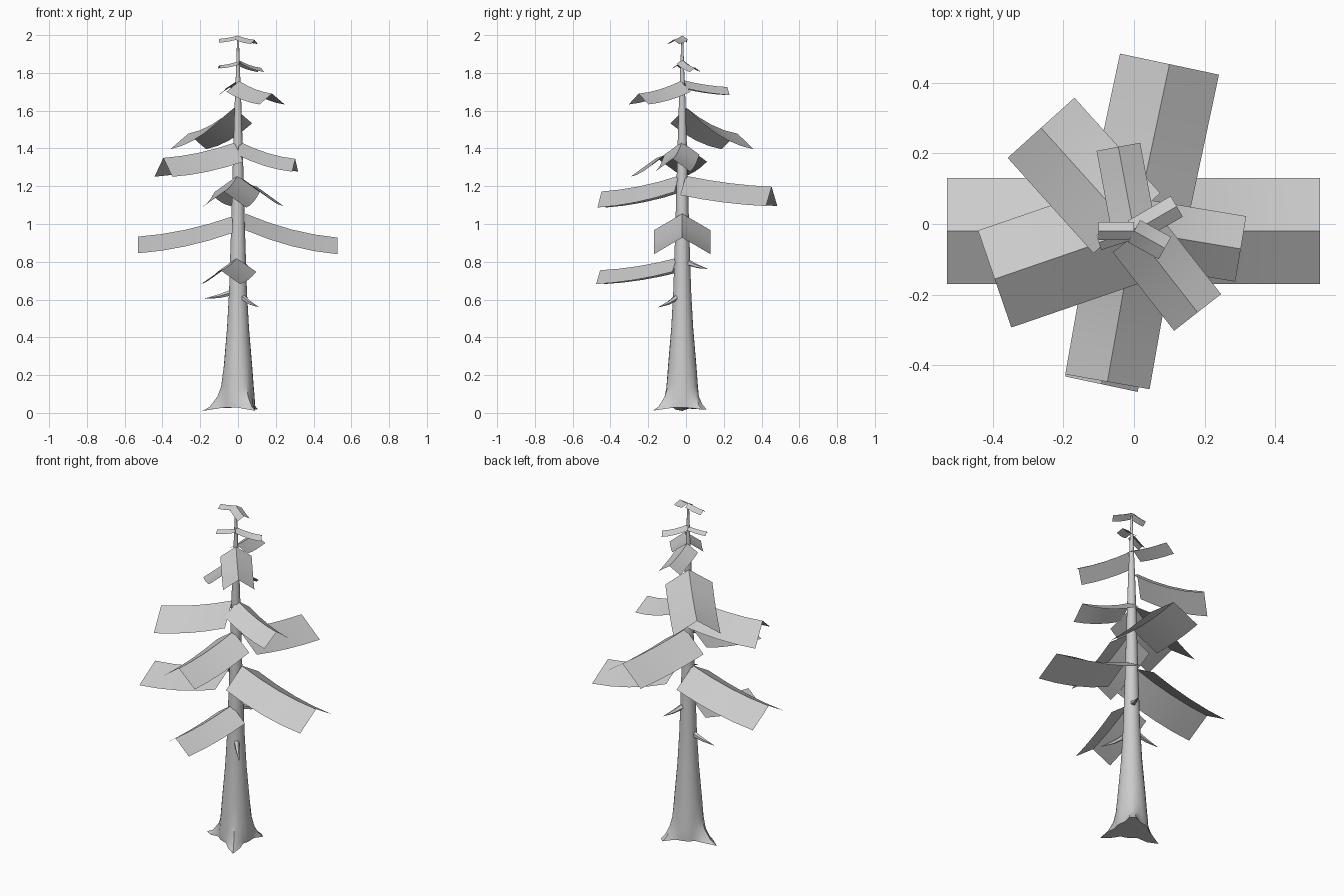
import bpy, bmesh, math
from mathutils import Vector

if "Cube" in bpy.data.objects:
    bpy.data.objects.remove(bpy.data.objects["Cube"])

CY = -0.02  # trunk axis sits slightly forward of centre


def make_object(name, verts, faces, angle=30):
    me = bpy.data.meshes.new(name)
    me.from_pydata(verts, [], faces)
    bm = bmesh.new()
    bm.from_mesh(me)
    bmesh.ops.recalc_face_normals(bm, faces=bm.faces)
    bm.to_mesh(me)
    bm.free()
    ob = bpy.data.objects.new(name, me)
    bpy.context.collection.objects.link(ob)
    bpy.ops.object.select_all(action='DESELECT')
    ob.select_set(True)
    bpy.context.view_layer.objects.active = ob
    bpy.ops.object.shade_smooth_by_angle(angle=math.radians(angle))
    return ob


def loft(name, rings, angle=40):
    n = len(rings[0])
    verts = [p for r in rings for p in r]
    faces = [(k*n + i, k*n + (i+1) % n, (k+1)*n + (i+1) % n, (k+1)*n + i)
             for k in range(len(rings)-1) for i in range(n)]
    faces += [tuple(range(n)), tuple((len(rings)-1)*n + i for i in range(n))]
    return make_object(name, verts, faces, angle)


# Tapered trunk with three root toes: (z, radius, toe reach)
roots = [(182, 1.0), (53, 0.75), (-60, 0.9)]
profile = [(0.028, 0.09, 0.1), (0.05, 0.09, 0.06), (0.085, 0.088, 0.022),
           (0.14, 0.083, 0.006), (0.25, 0.075, 0), (0.45, 0.058, 0),
           (0.65, 0.047, 0), (1.0, 0.036, 0), (1.3, 0.028, 0),
           (1.6, 0.019, 0), (1.8, 0.011, 0), (1.98, 0.005, 0)]
N = 24
rings = []
for z, r, reach in profile:
    ring = []
    for i in range(N):
        a = 2*math.pi*i/N
        lobe = sum(w*max(0, math.cos(a - math.radians(d)))**24 for d, w in roots)
        rr = r + reach*lobe
        dz = 0.018*lobe if z < 0.06 else 0
        ring.append((rr*math.cos(a), CY + rr*math.sin(a), z - dz))
    rings.append(ring)
loft("trunk", rings)


# Foliage branch: drooping strip folded along a central ridge
def branch(name, az, length, width, z_root, z_tip, fold, start=0.03):
    a = math.radians(az)
    d = Vector((math.cos(a), math.sin(a), 0))
    p = Vector((-d.y, d.x, 0))
    verts, faces, seg = [], [], 4
    for k in range(seg + 1):
        t = k/seg
        z = z_root + (z_tip - z_root)*(1.65*t - 0.65*t*t)
        c = Vector((0, CY, z)) + d*(start + (length - start)*t)
        drop = Vector((0, 0, -fold))
        verts += [c + p*width/2 + drop, c, c - p*width/2 + drop]
    for k in range(seg):
        for j in (0, 1):
            b = 3*k + j
            faces.append((b, b+1, b+4, b+3))
    make_object(name, verts, faces)


# azimuth, length, width, root z, tip z, fold depth, start distance
branches = [
    (258, 0.444, 0.21, 0.82, 0.755, 0.073, 0.03),
    (0, 0.527, 0.30, 1.055, 0.928, 0.088, 0.04),
    (180, 0.53, 0.30, 1.04, 0.933, 0.088, 0.03),
    (78, 0.484, 0.287, 1.255, 1.197, 0.102, 0.02),
    (260, 0.434, 0.243, 1.255, 1.172, 0.085, 0.02),
    (199, 0.418, 0.291, 1.43, 1.35, 0.1, 0.02),
    (-9.5, 0.307, 0.188, 1.435, 1.345, 0.068, 0.01),
    (132, 0.394, 0.255, 1.615, 1.478, 0.082, 0.03),
    (-52, 0.293, 0.169, 1.757, 1.69, 0.057, 0.01),
    (100.5, 0.243, 0.126, 1.76, 1.725, 0.042, 0.01),
    (30, 0.14, 0.068, 1.87, 1.827, 0.022, 0.0),
    (198, 0.105, 0.045, 1.86, 1.84, 0.016, 0.0),
    (-29, 0.1, 0.072, 1.998, 1.975, 0.022, 0.0),
    (180, 0.1, 0.05, 1.998, 1.98, 0.02, 0.0),
]
for i, b in enumerate(branches):
    branch(f"branch_{i+1}", *b)


# Bare dead stubs on the lower trunk: curved pointed spikes
def stub(name, az, length, z_root, z_tip, r=0.018):
    a = math.radians(az)
    d = Vector((math.cos(a), math.sin(a), 0))
    p = Vector((-d.y, d.x, 0))
    stub_rings = []
    for t, s in ((0, 1), (0.5, 0.6), (1, 0.06)):
        c = Vector((0, CY, z_root + (z_tip - z_root)*(1.5*t - 0.5*t*t)))
        c += d*(0.025 + (length - 0.025)*t)
        stub_rings.append([c + (p*math.cos(u) + Vector((0, 0, 1))*math.sin(u))*r*s
                           for u in (math.pi*2*k/5 for k in range(5))])
    loft(name, stub_rings, 60)


stub("stub_front_right", -49, 0.166, 0.62, 0.56)
stub("stub_left", 178, 0.175, 0.64, 0.605)
stub("stub_back", 63, 0.15, 0.80, 0.763)
